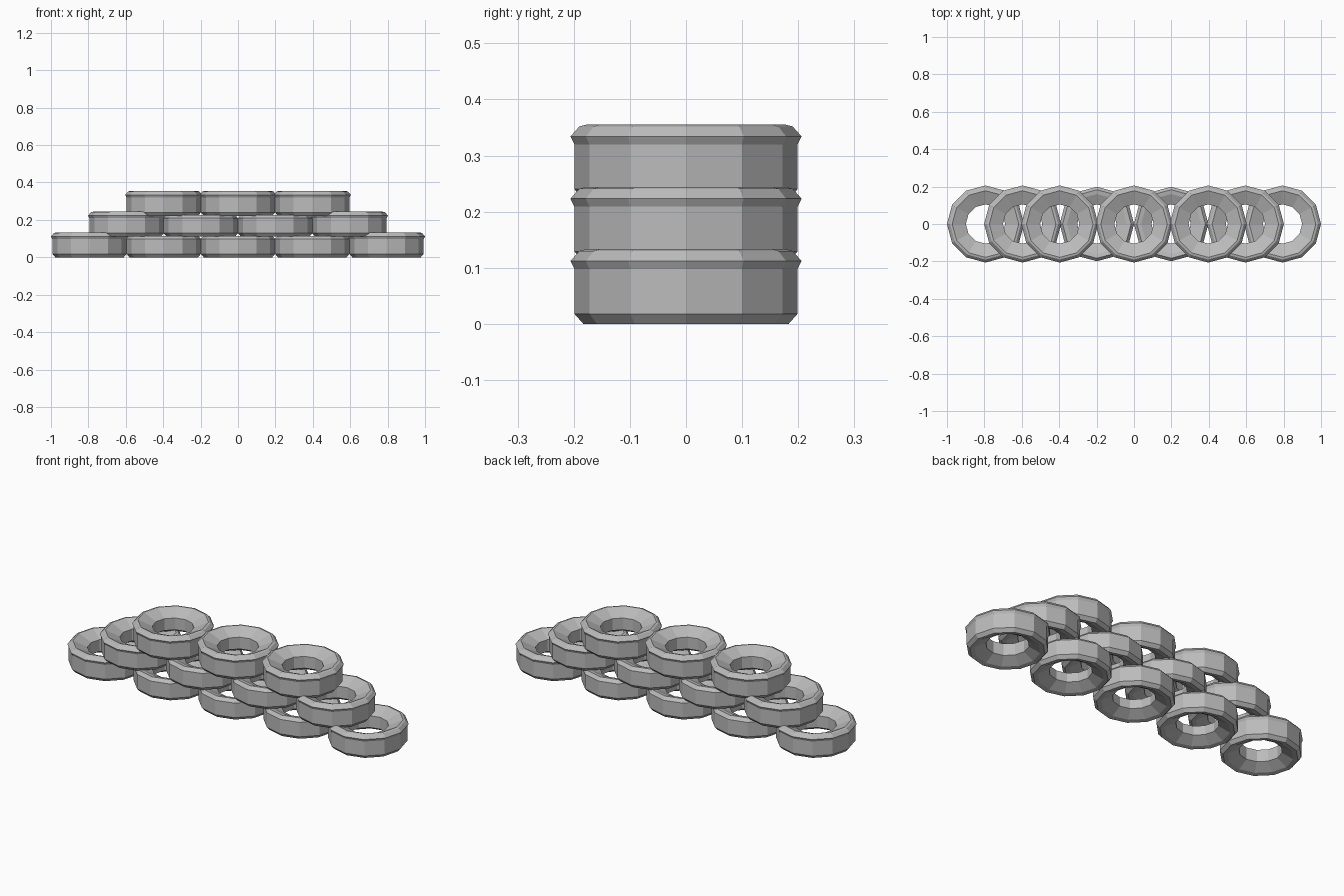
import bpy, bmesh, math

if "Cube" in bpy.data.objects:
    bpy.data.objects.remove(bpy.data.objects["Cube"])

rubber = bpy.data.materials.new("grey_rubber")
rubber.diffuse_color = (0.5, 0.5, 0.5, 1)
rubber.use_nodes = True
rubber.node_tree.nodes["Principled BSDF"].inputs["Base Color"].default_value = rubber.diffuse_color

SIDES = 12
# Closed cross-sections as (radius, height)
PLAIN = [(0.105, 0.035), (0.16, 0.004), (0.183, 0.0), (0.199, 0.018), (0.199, 0.098),
         (0.183, 0.115), (0.16, 0.111), (0.105, 0.085)]
LIPPED = [(0.105, 0.035), (0.16, 0.004), (0.183, 0.0), (0.199, 0.018), (0.199, 0.098),
          (0.206, 0.112), (0.19, 0.13), (0.178, 0.133), (0.105, 0.1)]


def tyre(name, profile, x, z):
    bm = bmesh.new()
    rings = []
    for i in range(SIDES):
        a = 2 * math.pi * i / SIDES
        rings.append([bm.verts.new((r * math.cos(a), r * math.sin(a), h)) for r, h in profile])
    n = len(profile)
    for i in range(SIDES):
        a, b = rings[i], rings[(i + 1) % SIDES]
        for j in range(n):
            k = (j + 1) % n
            bm.faces.new((a[j], b[j], b[k], a[k]))
    bmesh.ops.recalc_face_normals(bm, faces=bm.faces)
    mesh = bpy.data.meshes.new(name)
    bm.to_mesh(mesh)
    bm.free()
    mesh.materials.append(rubber)
    obj = bpy.data.objects.new(name, mesh)
    obj.location = (x, 0, z)
    bpy.context.collection.objects.link(obj)


# Three stacked rows, each one tyre shorter; exposed tyres bulge at the top
for row, count in enumerate((5, 4, 3)):
    for i in range(count):
        exposed = row == 2 or i in (0, count - 1)
        x = (i - (count - 1) / 2) * 0.397
        tyre(f"tyre_row{row + 1}_{i + 1}", LIPPED if exposed else PLAIN, x, row * 0.111)
